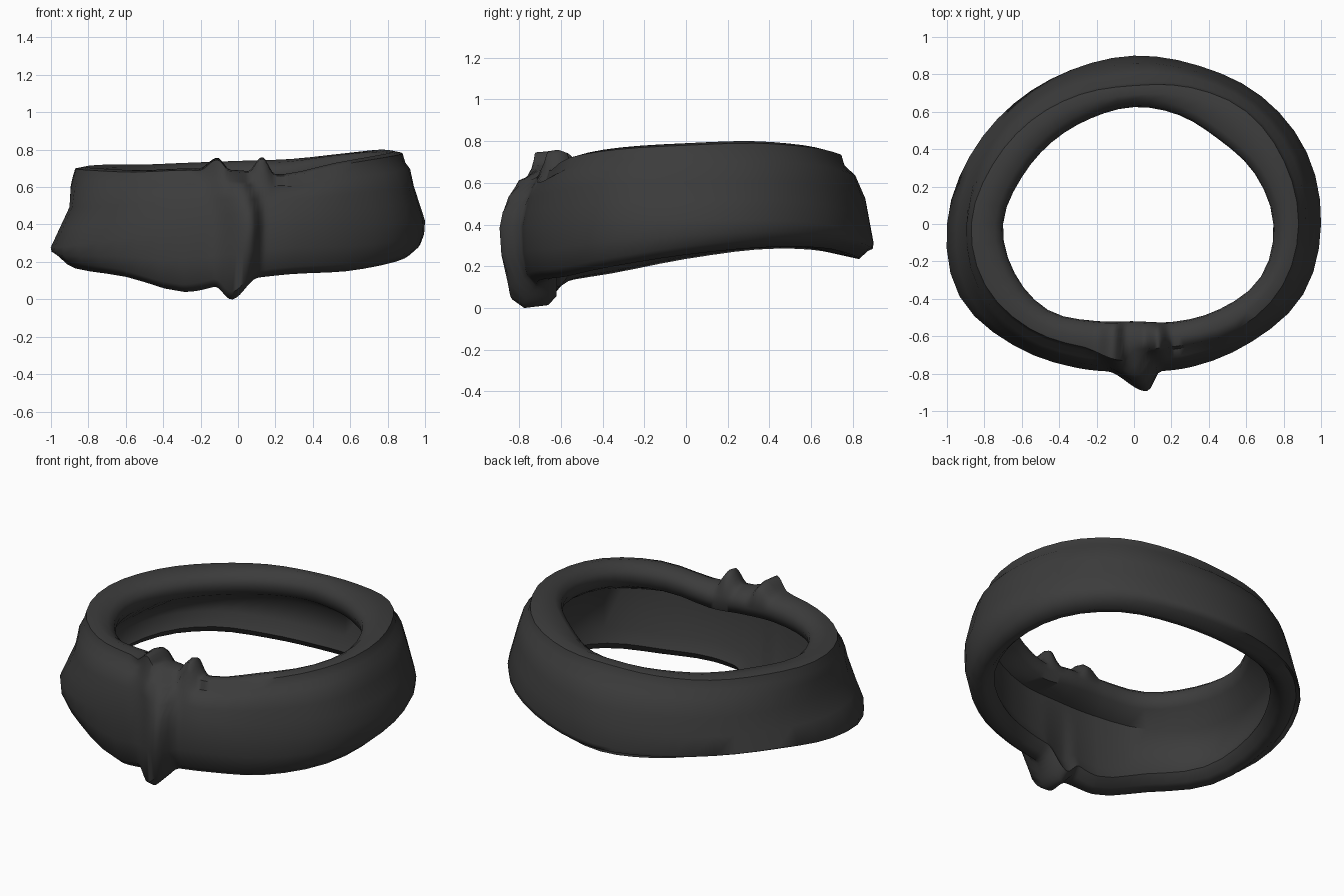
import bpy, bmesh, math

if "Cube" in bpy.data.objects:
    bpy.data.objects.remove(bpy.data.objects["Cube"])

cloth = bpy.data.materials.new("charcoal cloth")
cloth.diffuse_color = (0.045, 0.045, 0.045, 1)
cloth.use_nodes = True
cloth.node_tree.nodes["Principled BSDF"].inputs["Base Color"].default_value = cloth.diffuse_color

# Sixteen stations round the band, counter-clockwise from +x
R_WIDE = [1.0, 1.0, .965, .915, .90, .89, .91, .95, 1.0, 1.01, .915, .83, .79, .825, .89, .98]
R_MID = [.94, .95, .92, .88, .86, .85, .86, .88, .90, .92, .87, .80, .76, .79, .86, .94]
R_TOP = [.89, .88, .86, .80, .75, .76, .79, .83, .88, .87, .80, .72, .68, .71, .80, .87]
R_HOLE = [.745, .70, .64, .63, .625, .61, .62, .65, .70, .69, .65, .56, .52, .565, .645, .735]
Z_LOW = [.255, .29, .29, .26, .235, .25, .28, .28, .235, .165, .12, .04, .10, .135, .15, .20]
Z_TOP = [.79, .80, .78, .75, .74, .73, .72, .72, .71, .70, .69, .70, .69, .67, .73, .77]
Z_WIDE = [.42, .42, .40, .34, .31, .31, .31, .31, .28, .28, .32, .36, .38, .40, .40, .42]
# Crest of the front fold, bottom to top: height, x, outward push
CREST = [(.0, -.04, .03), (.08, -.01, .05), (.16, .04, .09), (.28, .07, .105), (.46, .07, .105),
         (.60, .03, .08), (.68, -.06, .06), (.74, -.12, .03)]


def smooth_at(table, u):
    """Periodic Catmull-Rom lookup, u in 0..1."""
    n = len(table)
    i = math.floor(u * n)
    t = u * n - i
    a, b, c, d = (table[(i + k) % n] for k in (-1, 0, 1, 2))
    return b + .5 * t * (c - a + t * (2 * a - 5 * b + 4 * c - d + t * (3 * (b - c) + d - a)))


def crest_at(z):
    """Crest x and push at a height."""
    z = min(max(z, CREST[0][0]), CREST[-1][0] - .0001)
    for (z0, x0, p0), (z1, x1, p1) in zip(CREST, CREST[1:]):
        if z0 <= z <= z1:
            t = (z - z0) / (z1 - z0)
            return x0 + (x1 - x0) * t, p0 + (p1 - p0) * t


def hump(d, left, right):
    """Smooth bump of height 1 at d = 0 with separate widths on each side."""
    d = abs(d) / (left if d < 0 else right)
    return .5 + .5 * math.cos(math.pi * d) if d < 1 else 0


# Stations: even round the ring, denser across the front fold
angles = sorted({round(i * 7.5, 2) for i in range(48) if not 247 < i * 7.5 < 291}
                | {round(247.5 + i * 1.45, 2) for i in range(30)})

# Neck band: hollow cloth ring with a rolled top rim, flared hem and front fold
rings = []
for ang in angles:
    u = ang / 360
    ro, rm, rt, ri, zb, zt, zw = (smooth_at(t, u) for t in (
        R_WIDE, R_MID, R_TOP, R_HOLE, Z_LOW, Z_TOP, Z_WIDE))
    zm = zw + (zt - zw) * .5
    lip = max(ro - .17, ri + .02)
    outer = [
        (ro - .07, zb), (ro - .025, zb + .04), (ro - .005, (zb + zw) / 2 + .01),
        (ro, zw), ((ro + rm) / 2, (zw + zm) / 2), (rm, zm),
        ((rm + rt) / 2 + .005, (zm + zt) / 2), (rt + .005, zt - .06), (rt - .01, zt - .01)]
    inner = [
        (rt - .06, zt), (ri + .045, zt - .015), (ri + .008, zt - .045), (ri, zt - .085),
        (ri + .02, zt - .14), (max(rm - .09, ri + .03), zm - .02), (lip + .035, zb + .14),
        (lip, zb + .06), (lip + .04, zb + .015)]
    c, d = math.cos(math.radians(ang)), math.sin(math.radians(ang))
    ring = []
    for i, (r, z) in enumerate(outer + inner):
        x, y = r * c, r * d
        if y < 0:
            # outward ridge on the outer wall
            if i < len(outer):
                cx, push = crest_at(z)
                y -= push * hump(x - cx, .22, .075)
            # raised peaks on the rim
            if 7 <= i <= 11:
                z += .06 * hump(x + .11, .10, .07)
            if 7 <= i <= 10:
                z += .085 * hump(x - .13, .08, .07)
            # hem drooping under the fold
            if i <= 1 or i >= len(outer) + 6:
                z -= .095 * hump(x + .03, .10, .14)
        ring.append((x, y, z))
    rings.append(ring)

bm = bmesh.new()
rows = [[bm.verts.new(p) for p in ring] for ring in rings]
m = len(rows[0])
for i, a in enumerate(rows):
    b = rows[(i + 1) % len(rows)]
    for j in range(m):
        k = (j + 1) % m
        bm.faces.new((a[j], a[k], b[k], b[j]))
bmesh.ops.recalc_face_normals(bm, faces=bm.faces)
mesh = bpy.data.meshes.new("neck_band")
bm.to_mesh(mesh)
bm.free()
mesh.materials.append(cloth)
band = bpy.data.objects.new("neck_band", mesh)
bpy.context.collection.objects.link(band)
band.select_set(True)
bpy.context.view_layer.objects.active = band
bpy.ops.object.shade_smooth_by_angle(angle=math.radians(60))
